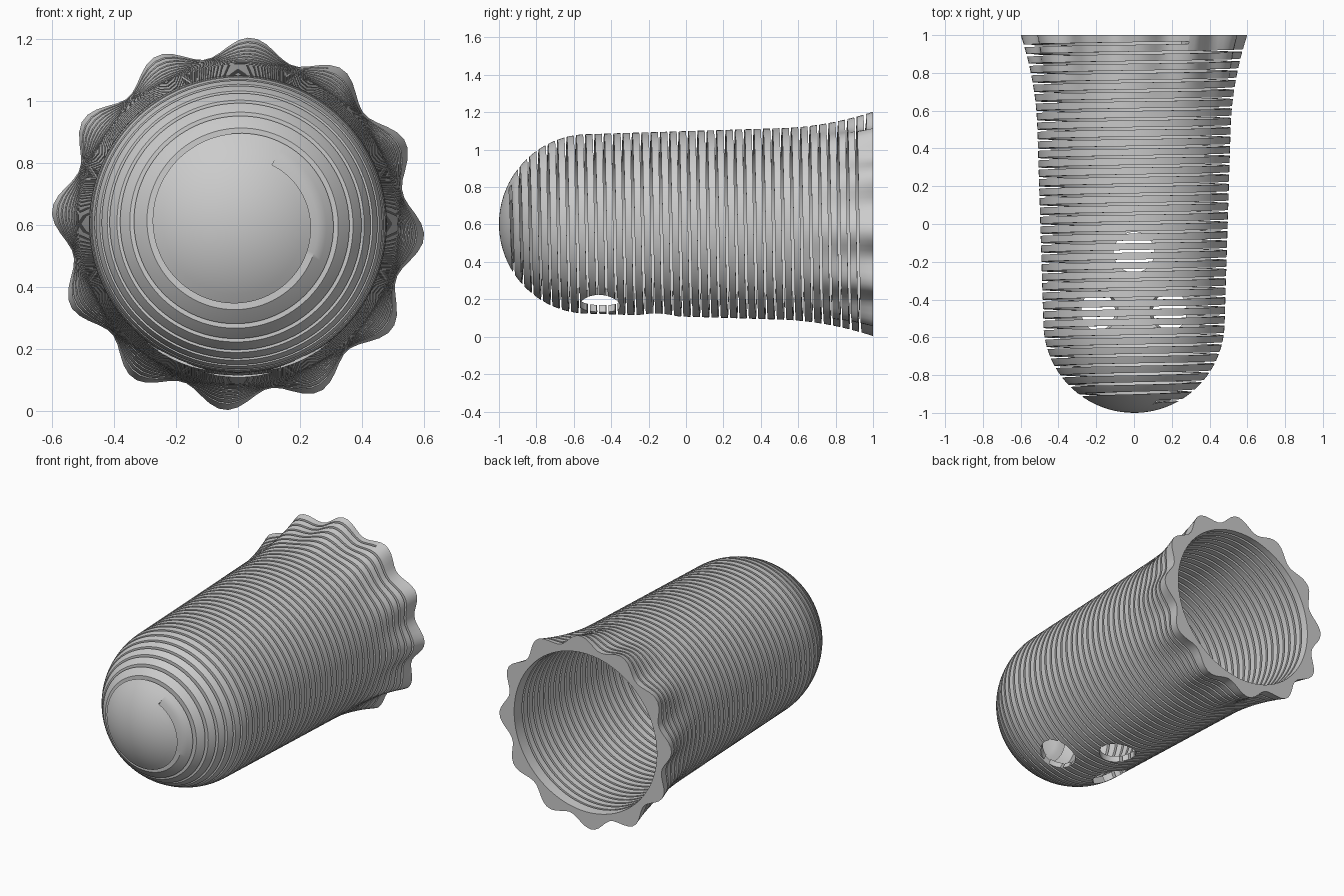
import bpy, bmesh, math
from mathutils import Vector

if "Cube" in bpy.data.objects:
    bpy.data.objects.remove(bpy.data.objects["Cube"])

CZ = 0.603                                   # height of the long axis
PITCH, SLOT, TURNS, SEG = 0.05, 0.0135, 38, 120
Y0 = -0.947                                  # where the spiral slot begins
DOME = -0.52                                 # centre of the domed end


def outer(y, a):
    if y < DOME:
        return math.sqrt(max(0, 0.48 ** 2 - (y - DOME) ** 2))
    u = max(0, (y - 0.5) / 0.5) ** 2
    lobes = math.cos(12 * (a + math.radians(4)))
    return 0.48 + 0.031 * (y - DOME) + u * (0.043 + 0.031 * lobes)


def inner(y):
    if y < DOME:
        return math.sqrt(max(0, 0.44 ** 2 - (y - DOME) ** 2))
    return 0.44 + 0.0375 * (y - DOME)


def spiral_wall(name, t0, t1, low, high, m, power=1):
    """Sweep the wall section lying between low(t) and high(t) round the axis."""
    bm = bmesh.new()
    steps = round((t1 - t0) * SEG)
    rings = []
    for i in range(steps + 1):
        t = t0 + i / SEG
        a = math.radians(60) - 2 * math.pi * t
        ca, sa = math.cos(a), math.sin(a)

        def vert(r, y):
            return bm.verts.new((r * ca, y, CZ + r * sa))
        lo, hi = low(t), high(t)
        lo_in = max(lo, -0.96)
        ring = []
        for j in range(m + 1):
            y = lo + (hi - lo) * (j / m) ** power
            ring.append(vert(outer(y, a), y))
        for j in range(m, -1, -1):
            y = lo_in + (hi - lo_in) * (j / m) ** power
            ring.append(vert(inner(y), y))
        rings.append(ring)
    n = len(rings[0])
    for p, q in zip(rings, rings[1:]):
        for k in range(n):
            bm.faces.new((p[k], p[(k + 1) % n], q[(k + 1) % n], q[k]))
    bm.faces.new(rings[0])
    bm.faces.new(rings[-1])
    bmesh.ops.remove_doubles(bm, verts=bm.verts, dist=1e-5)
    bmesh.ops.recalc_face_normals(bm, faces=bm.faces)
    me = bpy.data.meshes.new(name)
    bm.to_mesh(me)
    bm.free()
    ob = bpy.data.objects.new(name, me)
    bpy.context.collection.objects.link(ob)
    return ob


def activate(ob):
    bpy.ops.object.select_all(action='DESELECT')
    ob.select_set(True)
    bpy.context.view_layer.objects.active = ob


def below(t):
    return Y0 + PITCH * t + SLOT


def above(t):
    return Y0 + PITCH * (t + 1)


# Domed end, coiled wall and scalloped rim
cap = spiral_wall("dome_cap", -1, 0, lambda t: -1.0, above, 8, 2)
coil = spiral_wall("coiled_wall", 0, TURNS - 1, below, above, 2)
rim = spiral_wall("scalloped_rim", TURNS - 1, TURNS, below, lambda t: 1.0, 4)

# Three round holes in the underside
for angle, y in ((25, -0.46), (-25, -0.46), (0, -0.15)):
    a = math.radians(angle)
    d = Vector((math.sin(a), 0, -math.cos(a)))
    bpy.ops.mesh.primitive_cylinder_add(
        vertices=48, radius=0.108, depth=0.3,
        location=d * 0.48 + Vector((0, y, CZ)),
        rotation=d.to_track_quat('Z', 'Y').to_euler())
    cutter = bpy.context.object
    cutter.name = "hole_cutter"
    cutter.hide_render = True
    mod = coil.modifiers.new("hole", 'BOOLEAN')
    mod.operation = 'DIFFERENCE'
    mod.solver = 'EXACT'
    mod.object = cutter
    activate(coil)
    bpy.ops.object.modifier_apply(modifier=mod.name)
    bpy.data.objects.remove(cutter)

# Smooth curved faces, keep slot edges crisp
for ob in (cap, coil, rim):
    activate(ob)
    bpy.ops.object.shade_smooth_by_angle(angle=math.radians(35))
